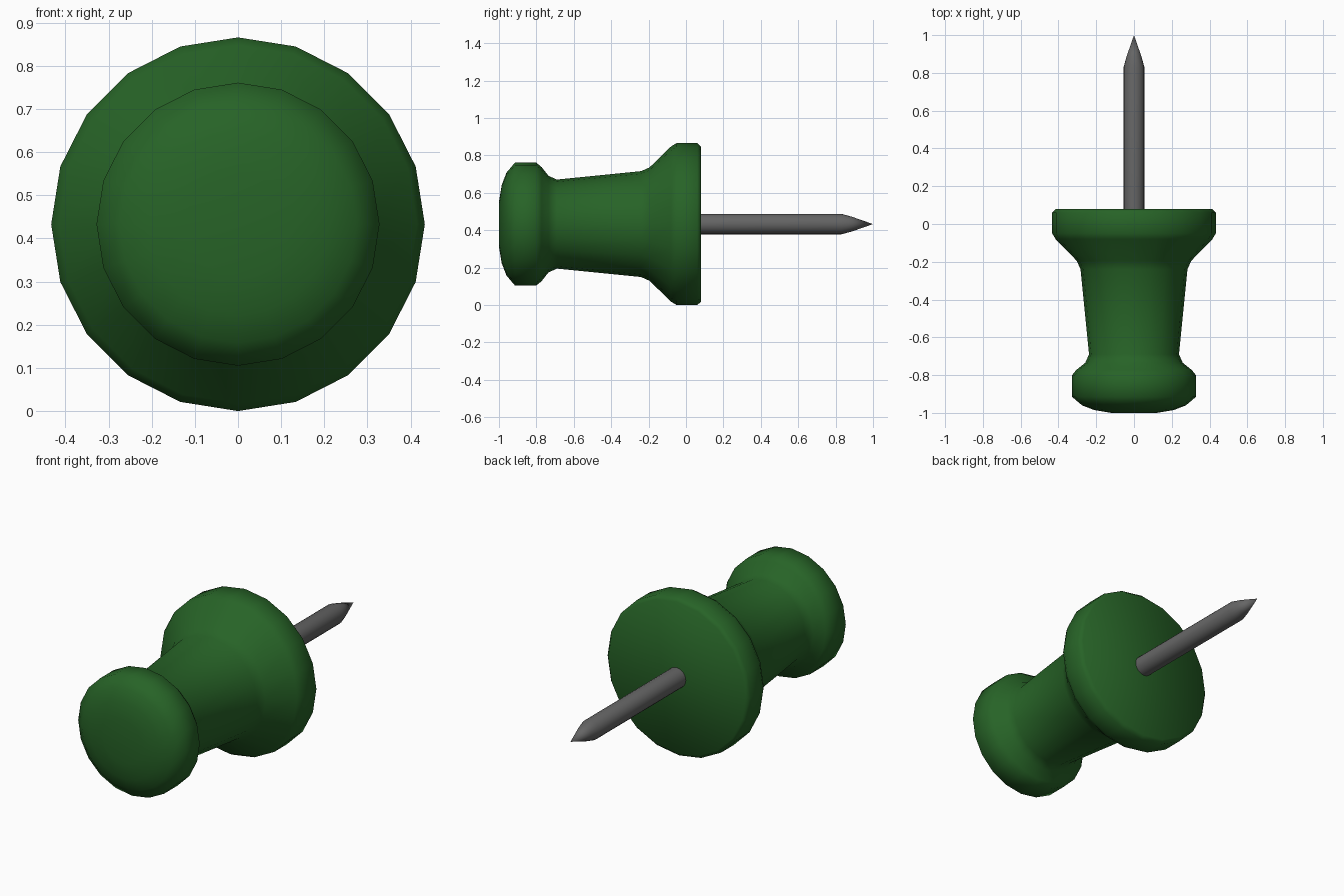
import bpy, bmesh, math

if "Cube" in bpy.data.objects:
    bpy.data.objects.remove(bpy.data.objects["Cube"])

CENTRE_Z = 0.433


def material(name, rgb):
    m = bpy.data.materials.new(name)
    m.diffuse_color = (*rgb, 1)
    m.use_nodes = True
    m.node_tree.nodes["Principled BSDF"].inputs["Base Color"].default_value = m.diffuse_color
    return m


def lathe(name, profile, sides, mat, angle):
    """Revolve (y, radius) points round the y axis; radius 0 makes a tip."""
    bm = bmesh.new()
    rings = []
    for y, r in profile:
        count = sides if r > 0 else 1
        rings.append([bm.verts.new((r * math.cos(2 * math.pi * i / sides), y,
                                    CENTRE_Z + r * math.sin(2 * math.pi * i / sides)))
                      for i in range(count)])
    for a, b in zip(rings, rings[1:]):
        for i in range(sides):
            j = (i + 1) % sides
            if len(b) == 1:
                bm.faces.new((a[i], a[j], b[0]))
            else:
                bm.faces.new((a[i], a[j], b[j], b[i]))
    # flat end caps
    for ring in (rings[0], rings[-1]):
        if len(ring) > 1:
            bm.faces.new(ring)
    bmesh.ops.recalc_face_normals(bm, faces=bm.faces)
    mesh = bpy.data.meshes.new(name)
    bm.to_mesh(mesh)
    bm.free()
    mesh.materials.append(mat)
    ob = bpy.data.objects.new(name, mesh)
    bpy.context.collection.objects.link(ob)
    bpy.ops.object.select_all(action='DESELECT')
    ob.select_set(True)
    bpy.context.view_layer.objects.active = ob
    bpy.ops.object.shade_smooth_by_angle(angle=math.radians(angle))
    return ob


green = material("green plastic", (0.02, 0.125, 0.02))
steel = material("grey steel", (0.13, 0.13, 0.13))

# handle: domed grip, tapered waist and wide collar
lathe("handle", [(-1.0, 0.12), (-0.985, 0.21), (-0.96, 0.275), (-0.915, 0.328),
                 (-0.80, 0.328), (-0.772, 0.305), (-0.735, 0.258), (-0.69, 0.238),
                 (-0.24, 0.283), (-0.195, 0.303), (-0.08, 0.415), (-0.05, 0.433),
                 (0.06, 0.433), (0.08, 0.415)], 20, green, 50)

# pin: thin rod with a pointed end
lathe("pin", [(0.05, 0.055), (0.83, 0.055), (0.885, 0.04), (1.0, 0.0)], 20, steel, 40)
